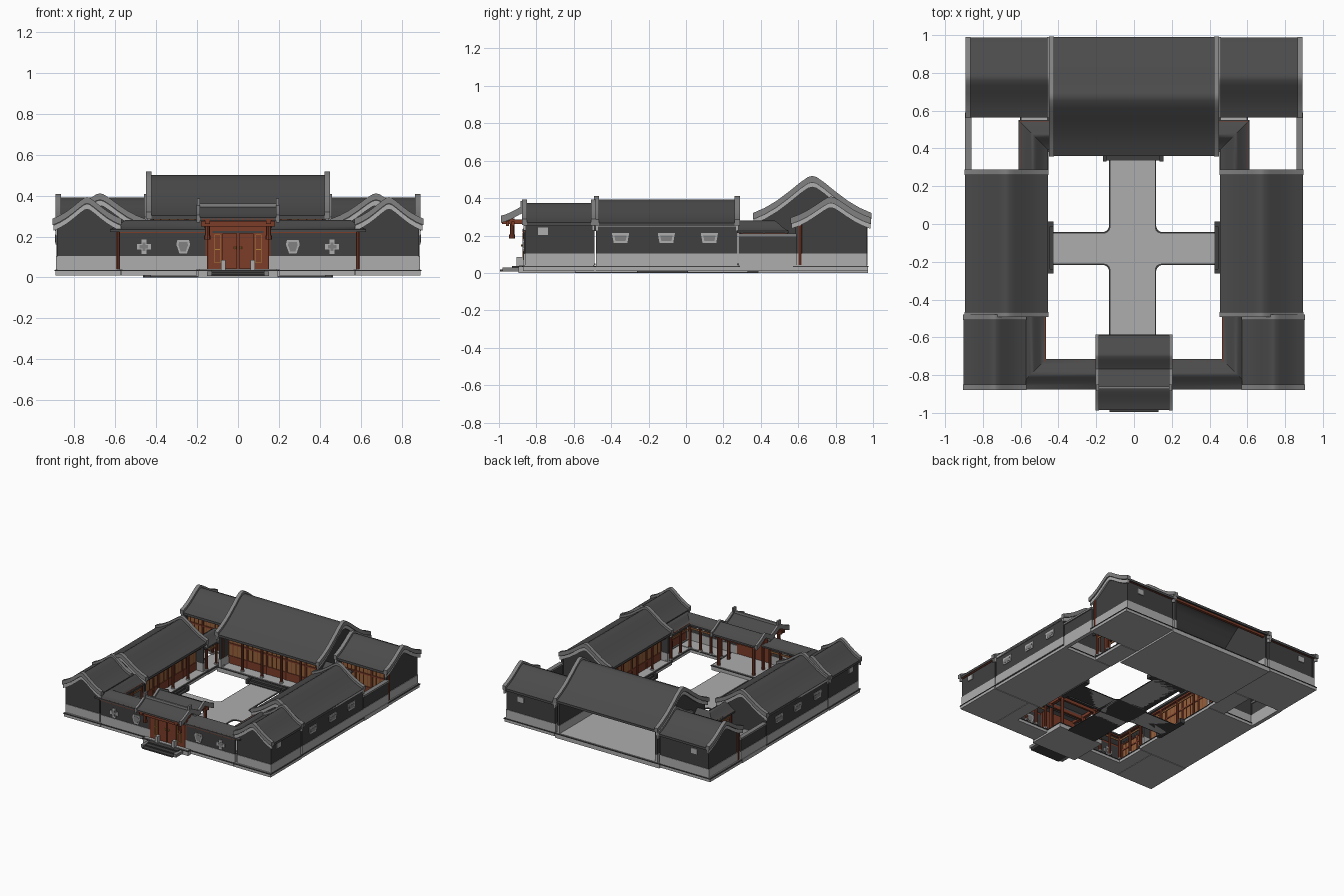
import bpy, bmesh, math
from mathutils import Vector

cube = bpy.data.objects.get("Cube")
if cube:
    bpy.data.objects.remove(cube)


def material(name, r, g, b):
    m = bpy.data.materials.new(name)
    m.diffuse_color = (r, g, b, 1)
    m.use_nodes = True
    bsdf = next(n for n in m.node_tree.nodes if n.type == 'BSDF_PRINCIPLED')
    bsdf.inputs["Base Color"].default_value = (r, g, b, 1)
    return m


ROOF = material("roof tile grey", .07, .07, .07)
WALL = material("dark brick", .05, .05, .05)
STONE = material("pale stone", .42, .42, .42)
TRIM = material("mid grey trim", .22, .22, .22)
RED = material("red wood", .2, .045, .022)
PANE = material("amber lattice", .3, .12, .045)
GOLD = material("gold paint", .42, .22, .04)


def finish(bm, name, mat, smooth=False):
    bmesh.ops.recalc_face_normals(bm, faces=bm.faces)
    if smooth:
        for f in bm.faces:
            f.smooth = True
        for e in bm.edges:
            e.smooth = e.calc_face_angle(0) < math.radians(35)
    mesh = bpy.data.meshes.new(name)
    bm.to_mesh(mesh)
    bm.free()
    mesh.materials.append(mat)
    ob = bpy.data.objects.new(name, mesh)
    bpy.context.collection.objects.link(ob)
    return ob


# Sweep a closed (offset, height) profile along flat paths with mitred corners
def sweep(name, paths, profile, mat, smooth=False):
    bm = bmesh.new()
    for path in paths:
        pts = [Vector(p) for p in path]
        normals = []
        for a, b in zip(pts, pts[1:]):
            d = (b - a).normalized()
            normals.append(Vector((-d.y, d.x)))
        rings = []
        for i, p in enumerate(pts):
            n1, n2 = normals[max(i - 1, 0)], normals[min(i, len(normals) - 1)]
            m = (n1 + n2) / (1 + n1.dot(n2))
            rings.append([bm.verts.new((p.x + m.x * d, p.y + m.y * d, z)) for d, z in profile])
        k = len(profile)
        for r1, r2 in zip(rings, rings[1:]):
            for j in range(k):
                bm.faces.new((r1[j], r1[(j + 1) % k], r2[(j + 1) % k], r2[j]))
        bm.faces.new(rings[0])
        bm.faces.new(rings[-1][::-1])
    return finish(bm, name, mat, smooth)


def bars(name, paths, w, z0, z1, mat):
    h = w / 2
    return sweep(name, paths, [(-h, z0), (h, z0), (h, z1), (-h, z1)], mat)


def box(name, x0, x1, y0, y1, z0, z1, mat):
    xm = (x0 + x1) / 2
    return bars(name, [[(xm, y0), (xm, y1)]], abs(x1 - x0), z0, z1, mat)


def posts(name, pts, r, z0, z1, mat):
    bm = bmesh.new()
    for x, y in pts:
        g = bmesh.ops.create_cone(bm, cap_ends=True, segments=8, radius1=r, radius2=r, depth=z1 - z0)
        bmesh.ops.translate(bm, verts=g["verts"], vec=(x, y, (z0 + z1) / 2))
    return finish(bm, name, mat, True)


def along(p, q, n):
    return [tuple(Vector(p).lerp(Vector(q), i / n)) for i in range(n + 1)]


# Curved roof section, from ridge (0) to eave (1)
CURVE = [(0, 1), (.07, .975), (.2, .83), (.4, .57), (.6, .33), (.8, .14), (1, 0)]


def height(s):
    for (a, u), (b, v) in zip(CURVE, CURVE[1:]):
        if s <= b:
            return u + (v - u) * (s - a) / (b - a)
    return 0


def section(hw, eave, ridge, lo, hi, w=None, floor=None):
    w = w or hw
    ds = [-s * w for s, _ in reversed(CURVE)] + [s * w for s, _ in CURVE[1:]]
    top = [(d, eave + (ridge - eave) * height(abs(d) / hw)) for d in ds]
    under = [(-w, floor), (w, floor)] if floor else [(d, z + lo) for d, z in top]
    return [(d, z + hi) for d, z in top] + under[::-1]


# Gabled building shell: roof, end walls, verge boards and raised verge tiles
def building(name, p, q, hw, eave, ridge):
    p, q = Vector(p), Vector(q)
    d = (q - p).normalized()
    ends = lambda a, b: [[p + d * a, p + d * b], [q - d * b, q - d * a]]
    w = hw - .02
    sweep(name + "_roof", [[p, q]], section(hw, eave, ridge, -.018, 0), ROOF, True)
    sweep(name + "_gable_walls", ends(.012, .03), section(hw, eave, ridge, 0, -.012, w, .1), WALL)
    sweep(name + "_gable_base", ends(.008, .032), [(-w, .04), (w, .04), (w, .105), (-w, .105)], STONE)
    sweep(name + "_verge_board", ends(0, .014), section(hw, eave, ridge, -.042, -.008), STONE, True)
    sweep(name + "_verge_tiles", ends(-.008, .02), section(hw + .003, eave, ridge, -.014, .018), TRIM, True)


def wall(name, p, q, top, w=.02):
    bars(name + "_brick", [[p, q]], w, .1, top, WALL)
    bars(name + "_base", [[p, q]], w + .006, .04, .105, STONE)


def platform(name, x0, x1, y0, y1, z0=.01):
    box(name, x0, x1, y0, y1, z0, .031, STONE)
    e = .004
    box(name + "_nosing", x0 - e, x1 + e, y0 - e, y1 + e, .031, .036, WALL)
    box(name + "_floor", x0 + e, x1 - e, y0 + e, y1 - e, .036, .041, STONE)


# Timber front: posts, rails, mullions and lattice panes
def timber_front(name, p, q, top, bays):
    line = [[p, q]]
    bars(name + "_lower_panels", line, .012, .04, .09, RED)
    bars(name + "_panes", line, .006, .09, top, PANE)
    posts(name + "_posts", along(p, q, bays), .011, .04, top, RED)
    posts(name + "_mullions", along(p, q, bays * 4), .005, .04, top, RED)
    for z in (.09, .19, top - .022):
        bars(name + "_rail", line, .016, z, z + .012, RED)


def veranda(name, p, q, top, bays):
    posts(name + "_columns", along(p, q, bays), .01, .04, top, RED)
    posts(name + "_column_stones", along(p, q, bays), .015, .04, .05, STONE)
    bars(name + "_beam", [[p, q]], .016, top - .022, top, RED)
    bars(name + "_frieze", [[p, q]], .006, top - .05, top - .036, PANE)


# Flat shape on a vertical wall; pts are (along, up)
def plate(name, pts, centre, face, mat, t=.008):
    bm = bmesh.new()
    cx, cy, cz = centre
    for side in (0, 1):
        o = (side - .5) * t
        bm.faces.new([bm.verts.new((cx + u, cy + o, cz + v) if face == 'y' else (cx + o, cy + u, cz + v))
                      for u, v in pts])
    bm.verts.ensure_lookup_table()
    n = len(pts)
    for i in range(n):
        j = (i + 1) % n
        bm.faces.new([bm.verts[k] for k in (i, j, j + n, i + n)])
    return finish(bm, name, mat)


def trapezoid(a, b, h):
    return [(-a, -h), (a, -h), (b, h), (-b, h)]


# Courtyard cross path with rounded inner corners
def cross_path(name, g, z0, z1, mat):
    l, r, b, t, k = -.125 - g, .11 + g, -.21 - g, -.05 + g, .035
    arc = lambda x, y, a: [(x + k * math.cos(math.radians(a - i * 15)),
                            y + k * math.sin(math.radians(a - i * 15))) for i in range(7)]
    pts = [(.44, b), (.44, t)] + arc(r + k, t + k, 270) + [(r, .38), (l, .38)] + arc(l - k, t + k, 360)
    pts += [(-.44, t), (-.44, b)] + arc(l - k, b - k, 90) + [(l, -.6), (r, -.6)] + arc(r + k, b - k, 180)
    bm = bmesh.new()
    f = bm.faces.new([bm.verts.new((x, y, z0)) for x, y in pts])
    ext = bmesh.ops.extrude_face_region(bm, geom=[f])
    bmesh.ops.translate(bm, vec=(0, 0, z1 - z0), verts=[v for v in ext["geom"] if isinstance(v, bmesh.types.BMVert)])
    bmesh.ops.triangulate(bm, faces=[f for f in bm.faces if len(f.verts) > 4])
    finish(bm, name, mat)


cross_path("path_border", .007, 0, .004, WALL)
cross_path("path", 0, 0, .007, STONE)

# Main hall, open at the back
building("main_hall", (-.443, .675), (.443, .675), .315, .302, .5)
platform("main_hall_platform", -.45, .45, .385, .972, 0)
timber_front("main_hall_front", (-.42, .48), (.42, .48), .33, 5)
veranda("main_hall_veranda", (-.42, .415), (.42, .415), .315, 5)
bars("main_hall_back_beam", [[(-.43, .95), (.43, .95)]], .02, .28, .3, RED)
for i in range(2):
    box("main_hall_step", -.155, .145, .335 + i * .025, .39, 0, .014 + i * .013, WALL)
for x in (-.155, .145):
    box("step_cheek", x - .01, x + .01, .33, .385, 0, .034, WALL)

FRONT_GALLERY = section(.08, .235, .282, -.012, 0)
BACK_GALLERY = section(.078, .225, .28, -.012, 0)
CROSS = [(.013, .035), (.013, .013), (.035, .013), (.035, -.013), (.013, -.013), (.013, -.035)]
CROSS += [(-x, -z) for x, z in CROSS]
SHIELD = [(-.018, -.035), (.018, -.035), (.034, .01), (.028, .032), (-.028, .032), (-.034, .01)]

for s, side in ((1, "left"), (-1, "right")):
    # Ear room beside the main hall
    n = side + "_ear_room"
    building(n, (.44 * s, .775), (.885 * s, .775), .212, .278, .39)
    platform(n + "_platform", *sorted((.454 * s, .888 * s)), .575, .972)
    wall(n + "_back", (.45 * s, .955), (.875 * s, .955), .268)
    bars(n + "_back_beam", [[(.45 * s, .96), (.875 * s, .96)]], .024, .262, .277, RED)
    timber_front(n + "_front", (.45 * s, .61), (.87 * s, .61), .28, 3)
    plate(n + "_back_window", trapezoid(.026, .026, .02), (.75 * s, .967, .215), 'y', STONE)

    # Side hall
    n = side + "_side_hall"
    building(n, (.675 * s, -.485), (.675 * s, .28), .22, .268, .393)
    platform(n + "_platform", *sorted((.46 * s, .888 * s)), -.485, .285)
    wall(n + "_outer", (.878 * s, -.48), (.878 * s, .275), .255)
    bars(n + "_cornice", [[(.883 * s, -.48), (.883 * s, .275)]], .024, .248, .266, STONE)
    timber_front(n + "_front", (.54 * s, -.46), (.54 * s, .26), .29, 4)
    veranda(n + "_veranda", (.49 * s, -.465), (.49 * s, .265), .27, 4)
    for y in (-.35, -.105, .125):
        plate(n + "_window_frame", trapezoid(.037, .046, .026), (.889 * s, y, .187), 'x', STONE)
        plate(n + "_window", trapezoid(.027, .033, .014), (.891 * s, y, .185), 'x', TRIM)
    for i in range(2):
        box(n + "_step", *sorted(((.425 + i * .02) * s, .465 * s)), -.25, 0, 0, .014 + i * .013, WALL)
    for y in (-.25, 0):
        box(n + "_step_cheek", *sorted((.425 * s, .46 * s)), y - .012, y + .012, 0, .034, WALL)

    # Front corner room
    n = side + "_corner_room"
    building(n, (.738 * s, -.87), (.738 * s, -.488), .165, .27, .375)
    platform(n + "_platform", *sorted((.575 * s, .892 * s)), -.872, -.49)
    wall(n + "_outer", (.876 * s, -.86), (.876 * s, -.49), .252)
    bars(n + "_outer_beam", [[(.88 * s, -.86), (.88 * s, -.49)]], .024, .25, .266, RED)
    timber_front(n + "_front", (.59 * s, -.83), (.59 * s, -.5), .26, 2)
    plate(n + "_window", trapezoid(.026, .026, .02), (.888 * s, -.765, .222), 'x', STONE)

    # Front gallery with its outer screen wall
    n = side + "_front_gallery"
    sweep(n + "_roof", [[(.15 * s, -.795), (.545 * s, -.795), (.545 * s, -.48)]], FRONT_GALLERY, ROOF, True)
    platform(n + "_platform", *sorted((.2 * s, .572 * s)), -.87, -.73)
    platform(n + "_side_platform", *sorted((.475 * s, .572 * s)), -.73, -.489)
    wall(n + "_screen", (.15 * s, -.855), (.58 * s, -.855), .22)
    bars(n + "_outer_beam", [[(.16 * s, -.86), (.58 * s, -.86)]], .022, .217, .237, RED)
    veranda(n + "_veranda", (.21 * s, -.735), (.48 * s, -.735), .24, 3)
    veranda(n + "_side_veranda", (.48 * s, -.735), (.48 * s, -.5), .24, 2)
    plate(n + "_cross_window", CROSS, (.46 * s, -.855, .15), 'y', STONE, .034)
    plate(n + "_cross_inset", [(x * .6, z * .6) for x, z in CROSS], (.46 * s, -.855, .15), 'y', TRIM, .038)
    plate(n + "_shield_window", SHIELD, (.268 * s, -.855, .152), 'y', STONE, .034)
    plate(n + "_shield_inset", [(x * .7, z * .7) for x, z in SHIELD], (.268 * s, -.855, .152), 'y', TRIM, .038)

    # Back gallery turning from the side hall to the main hall
    n = side + "_back_gallery"
    turn = [(.534 * s, .26), (.534 * s, .472), (.43 * s, .472)]
    sweep(n + "_roof", [turn], BACK_GALLERY, ROOF, True)
    platform(n + "_platform", *sorted((.456 * s, .6 * s)), .289, .57)
    veranda(n + "_inner", (.475 * s, .29), (.475 * s, .41), .23, 1)
    veranda(n + "_outer", (.595 * s, .3), (.595 * s, .535), .23, 2)
    bars(n + "_back_beam", [[(.595 * s, .535), (.45 * s, .535)]], .016, .205, .23, RED)

    # Outer yard wall
    n = side + "_yard_wall"
    box(n + "_footing", *sorted((.862 * s, .892 * s)), .285, .58, .01, .04, STONE)
    wall(n, (.877 * s, .28), (.877 * s, .59), .195, .018)
    bars(n + "_coping", [[(.877 * s, .28), (.877 * s, .59)]], .034, .195, .21, TRIM)

    # Gate details that come in pairs
    box("gate_drum_stone", *sorted((.06 * s, .083 * s)), -.905, -.868, .036, .085, STONE)
    box("gate_door_leaf", *sorted((.004 * s, .076 * s)), -.874, -.866, .045, .215, RED)
    posts("gate_door_knob", [(.014 * s, -.876)], .006, .14, .152, GOLD)
    for x in (.085, .112):
        box("gate_gold_line", *sorted((x * s, (x + .004) * s)), -.872, -.866, .07, .21, GOLD)
    for z in (.07, .135, .207):
        box("gate_gold_rail", *sorted((.085 * s, .116 * s)), -.872, -.866, z, z + .004, GOLD)
    posts("gate_hanging_post", [(.15 * s, -.93)], .012, .19, .29, RED)
    posts("gate_post_bud", [(.15 * s, -.93)], .016, .185, .205, RED)
    box("gate_bracket", *sorted((.138 * s, .162 * s)), -.985, -.6, .262, .285, RED)
    box("gate_ridge_end", *sorted((.185 * s, .2 * s)), -.885, -.85, .35, .385, TRIM)

# Gate house with paired roofs
platform("gate_platform", -.195, .195, -.895, -.59, 0)
box("gate_screen", -.16, .16, -.866, -.846, .04, .275, RED)
box("gate_lintel", -.125, .125, -.873, -.866, .218, .228, WALL)
bars("gate_eave_beams", [[(-.18, y), (.18, y)] for y in (-.955, -.925, -.75, -.62)], .016, .25, .275, RED)
posts("gate_columns", [(x, y) for x in (-.15, .15) for y in (-.856, -.74, -.62)], .013, .04, .28, RED)
bars("gate_rafters", [[(x * .024, -.985), (x * .024, -.94)] for x in range(-7, 8)], .01, .278, .288, RED)
for name, y, hw, eave, ridge in (("front", -.867, .118, .293, .345), ("rear", -.695, .108, .285, .338)):
    sweep("gate_%s_roof" % name, [[(-.19, y), (.19, y)]], section(hw, eave, ridge, -.014, 0), ROOF, True)
    verge = section(hw + .003, eave, ridge, -.025, .013)
    sweep("gate_%s_verges" % name, [[(-.203, y), (-.185, y)], [(.185, y), (.203, y)]], verge, TRIM, True)
box("gate_ridge", -.19, .19, -.874, -.86, .34, .362, TRIM)
for i in range(3):
    box("gate_step", -.13, .13, -.995 + i * .033, -.89, .008, .018 + i * .009, WALL)
for x in (-.14, .14):
    box("gate_step_cheek", x - .012, x + .012, -.98, -.89, .008, .03, TRIM)
